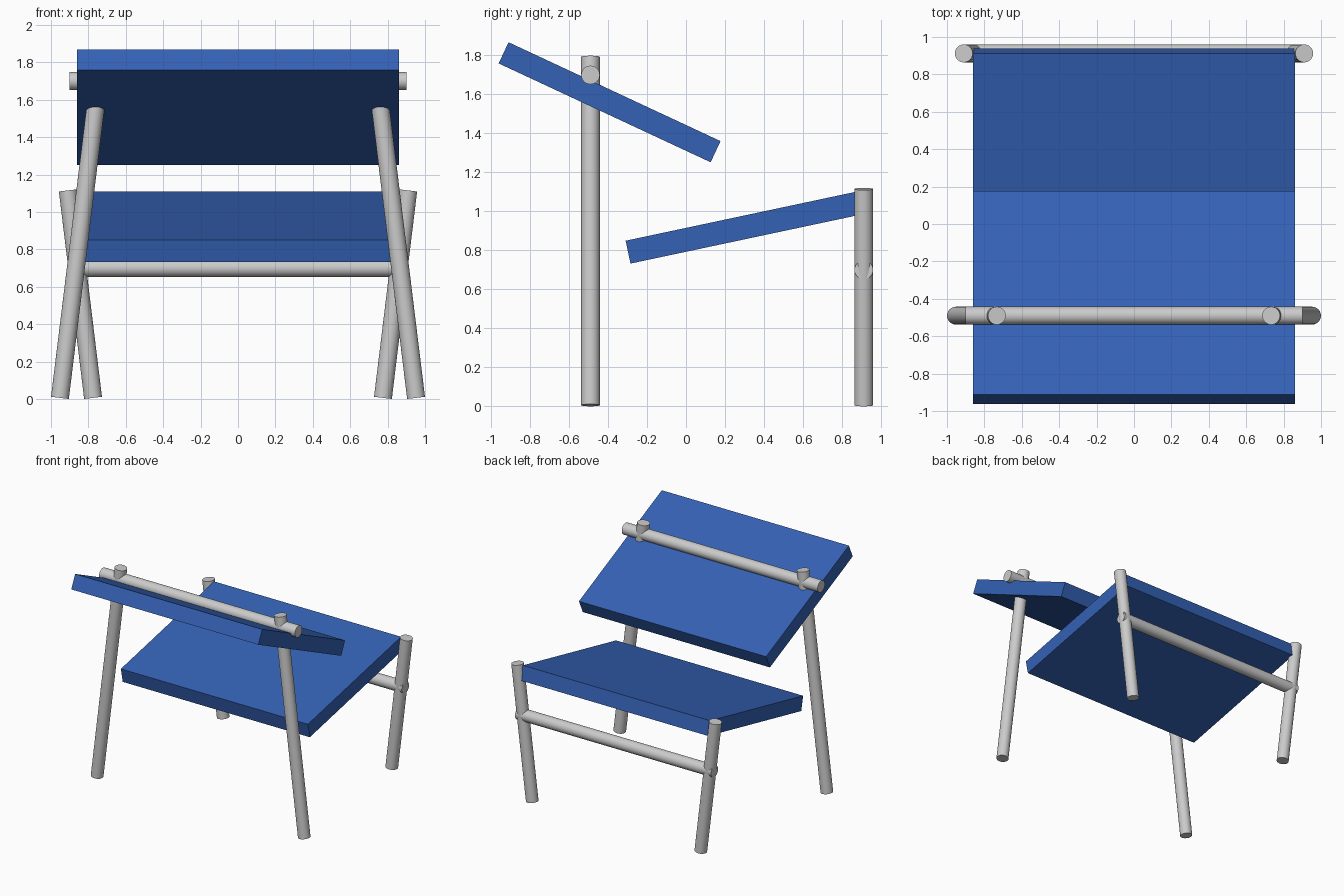
import bpy
from math import radians
from mathutils import Vector

if "Cube" in bpy.data.objects:
    bpy.data.objects.remove(bpy.data.objects["Cube"])

R = 0.048       # tube radius
SIDES = 24

blue = bpy.data.materials.new("blue_fabric")
blue.diffuse_color = (0.035, 0.12, 0.46, 1)
blue.use_nodes = True
blue.node_tree.nodes["Principled BSDF"].inputs["Base Color"].default_value = blue.diffuse_color


def tube(name, a, b):
    """Capped cylinder running from point a to point b."""
    a, b = Vector(a), Vector(b)
    d = b - a
    bpy.ops.mesh.primitive_cylinder_add(vertices=SIDES, radius=R, depth=d.length,
                                        location=(a + b) / 2)
    ob = bpy.context.object
    ob.name = name
    ob.rotation_euler = d.to_track_quat('Z', 'Y').to_euler()
    bpy.ops.object.shade_smooth_by_angle(angle=radians(30))
    return ob


def panel(name, y, z, length, tilt):
    """Flat cushion board tilted about the x axis."""
    bpy.ops.mesh.primitive_cube_add(size=1, location=(0, y, z),
                                    rotation=(radians(tilt), 0, 0))
    ob = bpy.context.object
    ob.name = name
    ob.scale = (1.72, length, 0.12)
    bpy.ops.object.transform_apply(location=False, rotation=False, scale=True)
    ob.data.materials.append(blue)


# Splayed legs: tall pair leans inward, short pair leans outward
for side, s in (("left", -1), ("right", 1)):
    tube("tall_leg_" + side, (s * 0.952, -0.49, 0.006), (s * 0.733, -0.49, 1.793))
    tube("short_leg_" + side, (s * 0.775, 0.912, 0.006), (s * 0.91, 0.912, 1.115))

# Cross bars
tube("upper_bar", (-0.9, -0.49, 1.70), (0.9, -0.49, 1.70))
tube("lower_bar", (-0.9, 0.912, 0.70), (0.9, 0.912, 0.70))

# Seat and backrest
panel("seat", 0.314, 0.921, 1.25, 12)
panel("backrest", -0.392, 1.56, 1.2, -25)
